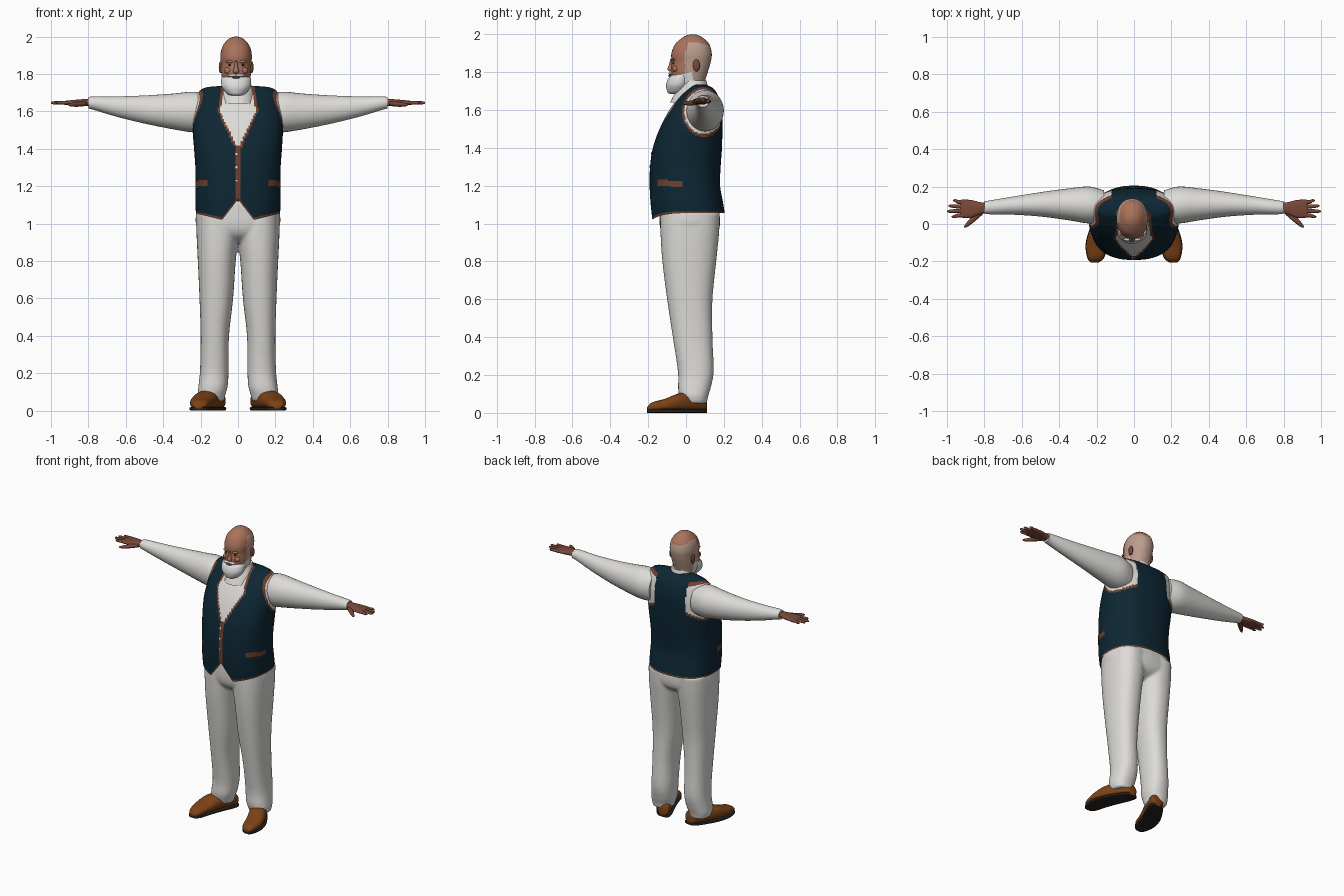
import bpy, bmesh, math
from mathutils import Vector

cube = bpy.data.objects.get("Cube")
if cube:
    bpy.data.objects.remove(cube)


def material(name, r, g, b):
    m = bpy.data.materials.new(name)
    m.use_nodes = True
    m.diffuse_color = (r, g, b, 1)
    m.node_tree.nodes["Principled BSDF"].inputs["Base Color"].default_value = (r, g, b, 1)
    return m


SKIN = material("skin", .40, .17, .105)
HAND = material("hand skin", .19, .065, .04)
STUBBLE = material("shaved hair", .50, .34, .27)
CLOTH = material("white cloth", .72, .71, .68)
BEARD = material("white beard", .74, .73, .71)
NAVY = material("navy vest", .004, .02, .034)
TRIM = material("brown trim", .17, .05, .026)
LEATHER = material("brown leather", .20, .055, .008)
SOLE = material("dark sole", .018, .017, .014)
DARK = material("dark eye", .03, .018, .014)


def blend(keys, t):
    """Catmull-Rom sample through the keys, t from 0 to 1."""
    f = t * (len(keys) - 1)
    i = min(int(f), len(keys) - 2)
    u = f - i
    k = [keys[max(0, min(len(keys) - 1, i + d))] for d in (-1, 0, 1, 2)]
    return [b + u * ((c - a) + u * ((2 * a - 5 * b + 4 * c - d) + u * (3 * (b - c) + d - a)) / 1) / 2
            for a, b, c, d in zip(*k)]


def loft(bm, axis, keys, n=32, rows=24, power=2, caps=True, warp=None):
    """Rounded sections along an axis; key = position, min/max of the two other axes."""
    rings = []
    for r in range(rows + 1):
        p, a0, a1, b0, b1 = blend(keys, r / rows)
        ring = []
        for s in range(n):
            c, d = math.cos(math.tau * s / n), math.sin(math.tau * s / n)
            a = (a0 + a1) / 2 + (a1 - a0) / 2 * math.copysign(abs(c) ** (2 / power), c)
            b = (b0 + b1) / 2 + (b1 - b0) / 2 * math.copysign(abs(d) ** (2 / power), d)
            co = Vector({"x": (p, a, b), "y": (a, p, b), "z": (a, b, p)}[axis])
            ring.append(bm.verts.new(warp(co) if warp else co))
        rings.append(ring)
    for lo, hi in zip(rings, rings[1:]):
        for s in range(n):
            bm.faces.new((lo[s - 1], lo[s], hi[s], hi[s - 1]))
    if caps:
        bm.faces.new(rings[0])
    bm.faces.new(rings[-1])


def finish(name, bm, mats, paint=None, mirror=False, x=0):
    bmesh.ops.recalc_face_normals(bm, faces=bm.faces)
    if paint:
        for f in bm.faces:
            f.material_index = paint(f.calc_center_median())
    mesh = bpy.data.meshes.new(name)
    bm.to_mesh(mesh)
    bm.free()
    for m in mats:
        mesh.materials.append(m)
    ob = bpy.data.objects.new(name, mesh)
    bpy.context.collection.objects.link(ob)
    ob.location.x = x
    bpy.ops.object.select_all(action="DESELECT")
    ob.select_set(True)
    bpy.context.view_layer.objects.active = ob
    bpy.ops.object.shade_smooth_by_angle(angle=0.9)
    if mirror:
        ob.modifiers.new("mirror", "MIRROR")
    return ob


def part(name, mat, axis, keys, mirror=False, x=0, **kw):
    bm = bmesh.new()
    loft(bm, axis, keys, **kw)
    return finish(name, bm, [mat], mirror=mirror, x=x)


def ball(name, mat, centre, size, mirror=False, x=0):
    bm = bmesh.new()
    bmesh.ops.create_uvsphere(bm, u_segments=20, v_segments=12, radius=1)
    bmesh.ops.scale(bm, vec=size, verts=bm.verts)
    bmesh.ops.translate(bm, vec=centre, verts=bm.verts)
    return finish(name, bm, [mat], mirror=mirror, x=x)


# Vest with shirt front, piping, pockets and pointed front hem
def hem(co):
    ax = abs(co.x)
    edge = 1.055
    if co.y < 0:
        front = 1.02 + (.11 * (1 - ax / .085) if ax < .085 else .035 * (ax - .085) / .14)
        edge += (front - edge) * min(1, -co.y / .08)
    if co.z < 1.2:
        co.z = edge + (co.z - 1.03) * (1.2 - edge) / .17
    return co


def vest_paint(c):
    ax, front = abs(c.x), c.y < .06
    arm = math.hypot((c.y - .095) / .108, (c.z - 1.59) / .122)
    if ax > .12 and arm < 1.07:
        return 1 if arm < .96 else 2
    if front and c.z > 1.39:
        gap = ax - min(.095 * (c.z - 1.4) / .2, .095 - .15 * max(0, c.z - 1.6))
        if gap < .014:
            return 1 if gap < 0 else 2
    if c.y < 0 and c.z < 1.41 and ax < .008:
        return 2
    if -.15 < c.y < -.02 and ax > .14 and abs(c.z - 1.212 + .1 * (c.y + .08)) < .016:
        return 2
    return 2 if c.z - hem(Vector((c.x, c.y, 1.03))).z < .012 else 0


bm = bmesh.new()
loft(bm, "z", [(1.03, -.225, .225, -.185, .205), (1.1, -.228, .228, -.19, .195),
               (1.2, -.228, .228, -.192, .18), (1.3, -.228, .228, -.19, .183),
               (1.4, -.235, .235, -.175, .19), (1.5, -.242, .24, -.14, .192),
               (1.6, -.235, .235, -.088, .19), (1.67, -.222, .222, -.035, .172),
               (1.71, -.205, .205, .01, .148), (1.728, -.17, .17, .035, .12),
               (1.735, -.11, .11, .055, .1)],
     n=180, rows=120, power=2.4, caps=False, warp=hem)
finish("vest", bm, [NAVY, CLOTH, TRIM], vest_paint)
for z in (1.37, 1.30, 1.23):
    ball("vest_button", CLOTH, (-.008, -.187 + max(0, z - 1.3) * .1, z), (.009, .006, .009))

# Trousers: hips and legs fused together
leg = [(1.06, .0, .222, -.135, .18), (.95, -.005, .222, -.135, .175), (.8, .012, .215, -.125, .16),
       (.6, .026, .206, -.10, .14), (.4, .048, .2, -.07, .14), (.22, .05, .203, -.043, .146),
       (.13, .055, .212, -.042, .13), (.09, .066, .216, -.036, .118), (.05, .075, .205, -.02, .11)]
bm = bmesh.new()
loft(bm, "z", leg, power=2.3, rows=40)
loft(bm, "z", [(p, -a1, -a0, b0, b1) for p, a0, a1, b0, b1 in leg], power=2.3, rows=40)
loft(bm, "z", [(.9, -.08, .08, -.07, .1), (.94, -.18, .18, -.12, .16),
               (1.0, -.226, .226, -.14, .18), (1.12, -.215, .215, -.14, .17)], power=2.4)
trousers = finish("trousers", bm, [CLOTH])
fuse = trousers.modifiers.new("fuse", "REMESH")
fuse.mode, fuse.voxel_size, fuse.use_smooth_shade = "VOXEL", .009, True
soft = trousers.modifiers.new("soften", "SMOOTH")
soft.factor, soft.iterations = .5, 6

# Shoes with flat soles, toes turned out
shoe = [(-.205, .19, .23, .012, .03), (-.18, .162, .247, .008, .055), (-.11, .14, .256, .008, .075),
        (-.03, .11, .235, .008, .105), (.05, .075, .19, .008, .105), (.1, .066, .152, .008, .09),
        (.112, .085, .13, .01, .06)]
part("shoe", LEATHER, "y", shoe, True, power=2.4)
part("shoe_sole", SOLE, "y", [(p, a0 - .003, a1 + .003, 0, .02) for p, a0, a1, _, _ in shoe], True, power=5)

# Sleeves
part("sleeve", CLOTH, "x", [(.16, .01, .18, 1.49, 1.69), (.24, .003, .2, 1.488, 1.705),
                            (.35, .02, .19, 1.505, 1.695), (.5, .04, .17, 1.535, 1.685),
                            (.65, .05, .146, 1.572, 1.68), (.77, .052, .126, 1.608, 1.68),
                            (.8, .056, .122, 1.615, 1.676)], True, rows=36)

# Hands
part("palm", HAND, "x", [(.77, .062, .112, 1.628, 1.668), (.82, .052, .116, 1.63, 1.666),
                         (.87, .034, .128, 1.632, 1.662), (.92, .034, .13, 1.635, 1.657),
                         (.93, .045, .12, 1.64, 1.652)], True, power=2.4)
for name, y, tip in (("index", .046, .975), ("middle", .07, 1), ("ring", .094, .993), ("little", .118, .968)):
    out = (y - .08) * .2
    part(name + "_finger", HAND, "x",
         [(.9, y - .011, y + .011, 1.635, 1.657), (.94, y - .011, y + .011, 1.636, 1.656),
          (tip - .012, y + out - .008, y + out + .008, 1.638, 1.654),
          (tip, y + out - .002, y + out + .002, 1.644, 1.649)], True, n=12, rows=9)
part("thumb", HAND, "x", [(.81, .05, .09, 1.63, 1.655), (.85, .015, .06, 1.625, 1.652),
                          (.89, -.015, .014, 1.626, 1.646), (.908, -.02, -.01, 1.632, 1.64)], True, n=16, rows=12)

# Collar around the neck
part("shirt_collar", CLOTH, "z", [(1.64, -.095, .095, -.085, .12), (1.69, -.088, .088, -.058, .118),
                                  (1.73, -.075, .075, -.035, .114), (1.755, -.068, .068, -.025, .108)])


# Head with shaved sides and back
HX = -.01


def head_paint(c):
    if c.z < 1.80 and -.08 < c.y < .035 and c.z < 1.77 + (c.y + .08) * .3:
        return 2
    return 1 if c.y > -.005 + max(0, c.z - 1.9) * .3 and c.z < 1.958 - max(0, c.y - .06) * .3 else 0


bm = bmesh.new()
loft(bm, "z", [(1.66, -.06, .06, -.03, .09), (1.71, -.063, .063, -.04, .095), (1.75, -.072, .072, -.072, .1),
               (1.8, -.079, .079, -.08, .115), (1.85, -.081, .081, -.076, .13),
               (1.9, -.084, .084, -.077, .136), (1.95, -.072, .072, -.056, .122),
               (1.985, -.043, .043, -.015, .085), (1.997, -.02, .02, .012, .058), (2.0, -.005, .005, .03, .04)],
     n=80, rows=80, power=2.15)
finish("head", bm, [SKIN, STUBBLE, BEARD], head_paint, x=HX)

# Face details
part("beard", BEARD, "z", [(1.685, -.025, .025, -.085, -.03), (1.695, -.05, .05, -.098, .0),
                           (1.73, -.076, .076, -.105, .02), (1.765, -.08, .08, -.095, .03),
                           (1.785, -.076, .076, -.076, .025)], x=HX)
ball("moustache", BEARD, (.02, -.081, 1.793), (.026, .011, .008), True, x=HX)
ball("lips", HAND, (0, -.086, 1.782), (.022, .008, .006), x=HX)
part("nose", SKIN, "z", [(1.872, -.007, .007, -.082, -.05), (1.84, -.01, .01, -.09, -.05),
                         (1.815, -.017, .017, -.098, -.05), (1.803, -.012, .012, -.088, -.05)], x=HX, n=16, rows=12)
ball("brow", SKIN, (.032, -.067, 1.866), (.024, .011, .008), True, x=HX)
ball("eye", DARK, (.032, -.066, 1.848), (.012, .006, .005), True, x=HX)
ball("cheek", SKIN, (.042, -.056, 1.818), (.022, .017, .018), True, x=HX)
ball("ear", HAND, (.083, .055, 1.836), (.010, .019, .032), True, x=HX)
